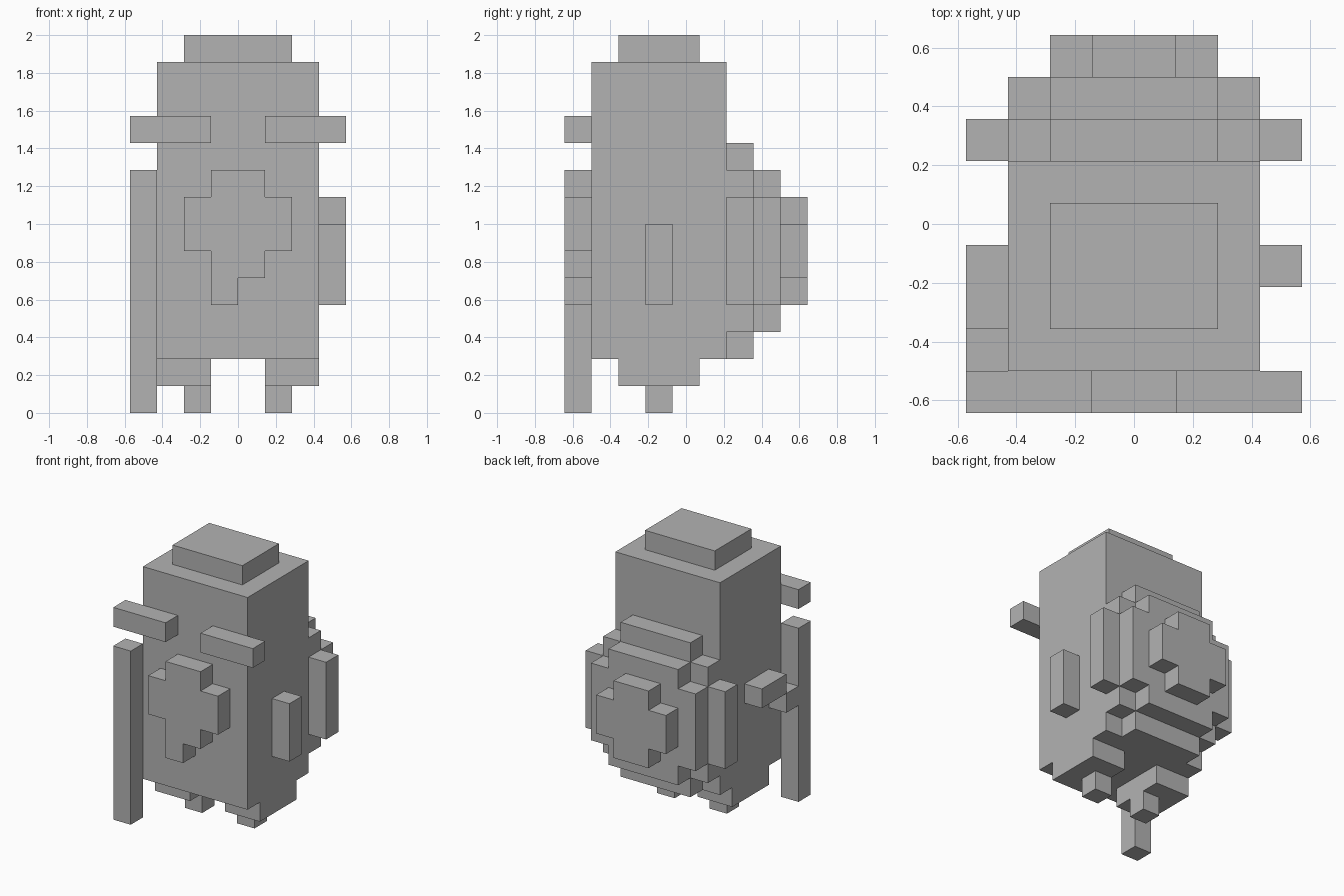
import bpy
import bmesh

cube = bpy.data.objects.get("Cube")
if cube:
    bpy.data.objects.remove(cube, do_unlink=True)

U = 1 / 7  # size of one block

grey = bpy.data.materials.new("plain grey")
grey.use_nodes = True
colour = (0.45, 0.45, 0.45, 1)
grey.diffuse_color = colour
grey.node_tree.nodes["Principled BSDF"].inputs["Base Color"].default_value = colour


def slab(name, y0, y1, rows):
    """Stepped outline from rows (x0, x1, z0, z1), bottom to top, extruded along y."""
    right = [(x1, z) for x0, x1, z0, z1 in rows for z in (z0, z1)]
    left = [(x0, z) for x0, x1, z0, z1 in reversed(rows) for z in (z1, z0)]
    outline = []
    for p in right + left:
        if p not in outline:
            outline.append(p)
    bm = bmesh.new()
    face = bm.faces.new([bm.verts.new((x * U, y0 * U, z * U)) for x, z in outline])
    moved = bmesh.ops.extrude_face_region(bm, geom=[face], use_keep_orig=True)["geom"]
    verts = [g for g in moved if isinstance(g, bmesh.types.BMVert)]
    bmesh.ops.translate(bm, verts=verts, vec=(0, (y1 - y0) * U, 0))
    bmesh.ops.recalc_face_normals(bm, faces=bm.faces)
    mesh = bpy.data.meshes.new(name)
    bm.to_mesh(mesh)
    bm.free()
    mesh.materials.append(grey)
    obj = bpy.data.objects.new(name, mesh)
    bpy.context.collection.objects.link(obj)
    return obj


def stepped(name, y0, y1, steps):
    """Symmetric slab from (half width, bottom, top) steps."""
    return slab(name, y0, y1, [(-w, w, a, b) for w, a, b in steps])


# Torso and cap
stepped("body", -3.5, 1.5, [(3, 2, 13)])
stepped("head_cap", -2.5, 0.5, [(2, 13, 14)])

# Beard on the front
slab("beard", -4.5, -3.5, [(-1, 0, 4, 5), (-1, 1, 5, 6), (-2, 2, 6, 8), (-1, 1, 8, 9)])

# Round shield on the back, in three stepped layers
stepped("shield_base", 1.5, 2.5,
        [(2, 2, 3), (3, 3, 4), (4, 4, 8), (3, 8, 9), (2, 9, 10)])
stepped("shield_middle", 2.5, 3.5, [(2, 3, 4), (3, 4, 8), (2, 8, 9)])
stepped("shield_boss", 3.5, 4.5, [(1, 4, 5), (2, 5, 7), (1, 7, 8)])

# Paired brows, hips and feet
for side, s in (("left", 1), ("right", -1)):
    def span(a, b):
        return sorted((a * s, b * s))
    slab(side + "_brow", -4.5, -3.5, [(*span(1, 4), 10, 11)])
    slab(side + "_hip", -2.5, 0.5, [(*span(1, 3), 1, 2)])
    slab(side + "_foot", -1.5, -0.5, [(*span(1, 2), 0, 1)])

# Hanging left arm, bent right arm holding a staff
slab("left_arm", -1.5, -0.5, [(3, 4, 4, 7)])
slab("right_arm", -2.5, -0.5, [(-4, -3, 6, 7)])
slab("right_hand", -3.5, -2.5, [(-4, -3, 5, 6)])
slab("staff", -4.5, -3.5, [(-4, -3, 0, 9)])
